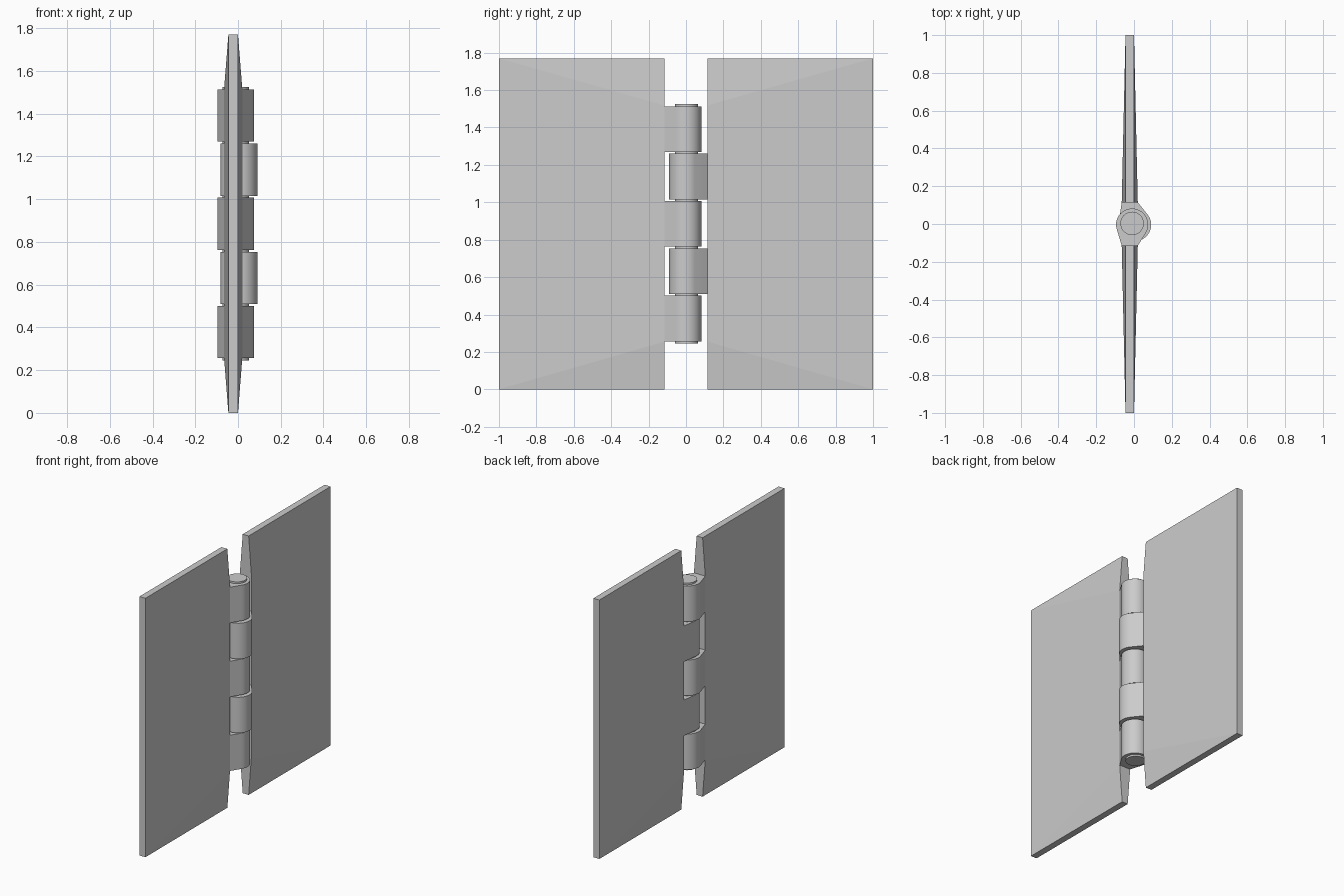
import bpy, bmesh
from math import sin, cos, pi, radians

if "Cube" in bpy.data.objects:
    bpy.data.objects.remove(bpy.data.objects["Cube"])


def hull_object(name, points, smooth=False):
    """Solid made from the convex hull of the given points."""
    bm = bmesh.new()
    for p in points:
        bm.verts.new(p)
    bmesh.ops.convex_hull(bm, input=bm.verts[:])
    bmesh.ops.dissolve_limit(bm, angle_limit=radians(0.5),
                             verts=bm.verts[:], edges=bm.edges[:])
    bmesh.ops.recalc_face_normals(bm, faces=bm.faces[:])
    mesh = bpy.data.meshes.new(name)
    bm.to_mesh(mesh)
    bm.free()
    obj = bpy.data.objects.new(name, mesh)
    bpy.context.collection.objects.link(obj)
    if smooth:
        bpy.ops.object.select_all(action='DESELECT')
        obj.select_set(True)
        bpy.context.view_layer.objects.active = obj
        bpy.ops.object.shade_smooth_by_angle(angle=radians(30))
    return obj


def circle(cx, cy, r, n=40):
    return [(cx + r * cos(2 * pi * i / n), cy + r * sin(2 * pi * i / n)) for i in range(n)]


def extrude(profile, z0, z1):
    return [(x, y, z) for z in (z0, z1) for x, y in profile]


HEIGHT = 1.77
INNER = 0.115
THIN = (-0.045, 0.0)
THICK = (-0.065, 0.02)

# Leaves: thin outer edge, swelling towards the knuckles
for name, side in (("left_leaf", -1), ("right_leaf", 1)):
    pts = [(x, side * y, z) for x in THIN for y in (INNER, 1.0) for z in (0, HEIGHT)]
    pts += [(x, side * INNER, z) for x in THICK for z in (0.255, 1.518)]
    hull_object(name, pts)

# Knuckles: barrels blending into alternate leaves
for i in range(5):
    z0 = 0.257 + i * 0.253
    if i % 2 == 0:
        name, side, barrel = "left_knuckle", -1, circle(-0.01, -0.003, 0.085)
    else:
        name, side, barrel = "right_knuckle", 1, circle(0.005, -0.004, 0.086)
    root = [(x, side * INNER) for x in THICK]
    hull_object(f"{name}_{i // 2 + 1}", extrude(barrel + root, z0, z0 + 0.244), True)

# Pin through all knuckles
hull_object("hinge_pin", extrude(circle(-0.01, 0.003, 0.062), 0.245, 1.525), True)
